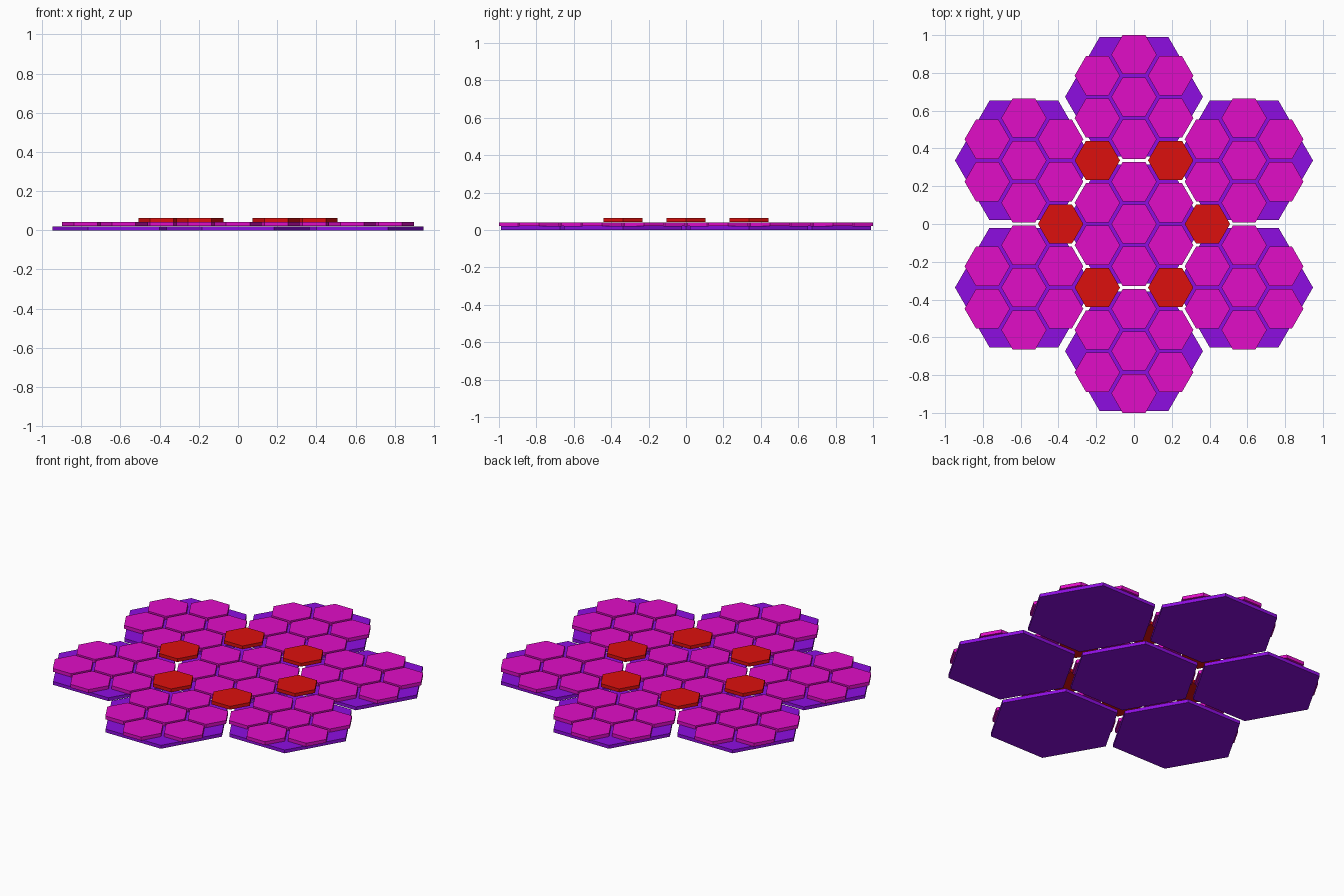
import bpy, bmesh
from math import sqrt, radians, cos, sin
from mathutils import Matrix

if "Cube" in bpy.data.objects:
    bpy.data.objects.remove(bpy.data.objects["Cube"])

S = 0.2243          # spacing of the small tiles
R_SMALL = 0.12      # corner radius of a small tile
R_BIG = 0.365       # corner radius of a base plate
T = 0.02            # tile thickness


def material(name, rgb):
    m = bpy.data.materials.new(name)
    m.diffuse_color = (*rgb, 1)
    m.use_nodes = True
    m.node_tree.nodes["Principled BSDF"].inputs["Base Color"].default_value = m.diffuse_color
    return m


purple = material("purple", (0.27, 0.004, 0.75))
magenta = material("magenta", (0.75, 0.004, 0.57))
red = material("red", (0.72, 0.005, 0.004))


def ring(distance, start):
    """Six points around the origin."""
    return [(distance * cos(radians(start + 60 * i)),
             distance * sin(radians(start + 60 * i))) for i in range(6)]


def hex_tiles(name, centres, radius, z, mat):
    """One object of flat-topped hexagonal prisms, corners on the x axis."""
    bm = bmesh.new()
    for x, y in centres:
        verts = [bm.verts.new((x + px, y + py, z)) for px, py in ring(radius, 0)]
        face = bm.faces.new(verts)
        top = bmesh.ops.extrude_face_region(bm, geom=[face], use_keep_orig=True)
        moved = [v for v in top["geom"] if isinstance(v, bmesh.types.BMVert)]
        bmesh.ops.translate(bm, verts=moved, vec=(0, 0, T))
    bmesh.ops.recalc_face_normals(bm, faces=bm.faces[:])
    mesh = bpy.data.meshes.new(name)
    bm.to_mesh(mesh)
    bm.free()
    mesh.materials.append(mat)
    obj = bpy.data.objects.new(name, mesh)
    bpy.context.collection.objects.link(obj)


# Seven clusters: a base plate carrying seven small tiles
clusters = [(0, 0)] + ring(3 * S, 30)
petals = [(0, 0)] + ring(S, 30)
for n, (cx, cy) in enumerate(clusters):
    hex_tiles(f"base_plate_{n}", [(cx, cy)], R_BIG, 0, purple)
    hex_tiles(f"small_tiles_{n}", [(cx + x, cy + y) for x, y in petals],
              R_SMALL, 0.021, magenta)

# Red tiles raised over the gaps where three clusters meet
for n, c in enumerate(ring(sqrt(3) * S, 0)):
    hex_tiles(f"red_tile_{n}", [c], R_SMALL, 0.043, red)
